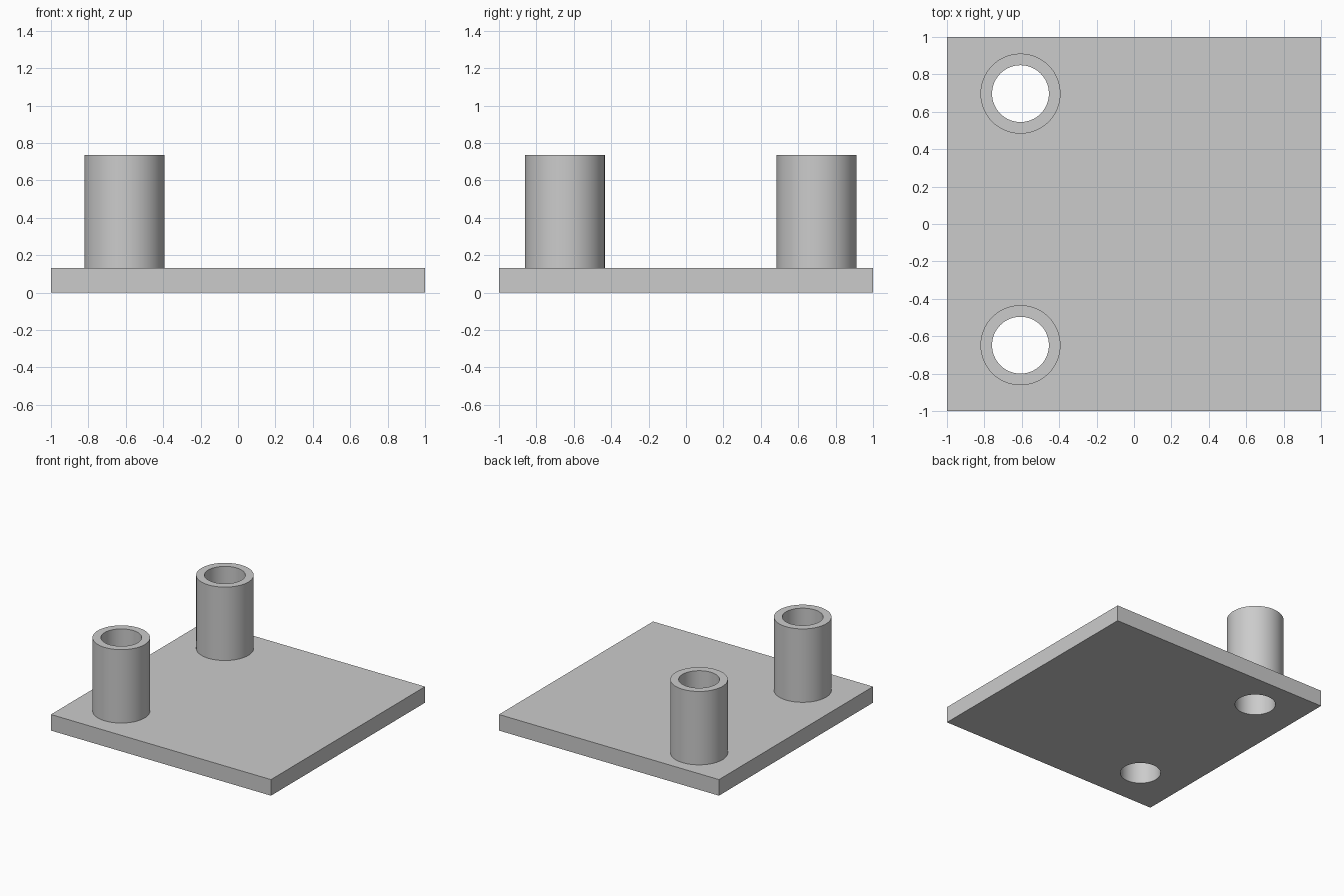
import bpy
import bmesh
from math import cos, sin, tau, radians

if "Cube" in bpy.data.objects:
    bpy.data.objects.remove(bpy.data.objects["Cube"], do_unlink=True)

PLATE_TOP, POST_TOP = 0.132, 0.735
OUTER, INNER, SIDES = 0.214, 0.152, 64
POSTS = {"back_post": (-0.607, 0.697), "front_post": (-0.607, -0.648)}

grey = bpy.data.materials.new("light grey")
grey.use_nodes = True
colour = (0.6, 0.6, 0.6, 1)
grey.diffuse_color = colour
grey.node_tree.nodes["Principled BSDF"].inputs["Base Color"].default_value = colour


def activate(obj):
    bpy.ops.object.select_all(action="DESELECT")
    obj.select_set(True)
    bpy.context.view_layer.objects.active = obj


def make_post(name, x, y):
    """Hollow post: a wall profile turned around z, open where it meets the plate."""
    profile = [(INNER, PLATE_TOP), (INNER, POST_TOP), (OUTER, POST_TOP), (OUTER, PLATE_TOP)]
    bm = bmesh.new()
    rings = [[bm.verts.new((r * cos(tau * i / SIDES), r * sin(tau * i / SIDES), z))
              for i in range(SIDES)] for r, z in profile]
    for low, high in zip(rings, rings[1:]):
        for i in range(SIDES):
            j = (i + 1) % SIDES
            bm.faces.new((low[j], low[i], high[i], high[j]))
    mesh = bpy.data.meshes.new(name)
    bm.to_mesh(mesh)
    bm.free()
    post = bpy.data.objects.new(name, mesh)
    post.location = (x, y, 0)
    bpy.context.collection.objects.link(post)
    return post


# Square base plate
bpy.ops.mesh.primitive_cube_add(size=1, location=(0, 0, PLATE_TOP / 2))
plate = bpy.context.object
plate.name = "base_plate"
plate.scale = (2, 2, PLATE_TOP)
bpy.ops.object.transform_apply(location=True, rotation=False, scale=True)
parts = [plate]

# Hollow posts, with their bores cut through the plate
for name, (x, y) in POSTS.items():
    bpy.ops.mesh.primitive_cylinder_add(vertices=SIDES, radius=INNER, depth=1, location=(x, y, 0))
    cutter = bpy.context.object
    cutter.hide_render = True
    hole = plate.modifiers.new("bore", "BOOLEAN")
    hole.operation = "DIFFERENCE"
    hole.solver = "EXACT"
    hole.object = cutter
    activate(plate)
    bpy.ops.object.modifier_apply(modifier=hole.name)
    bpy.data.objects.remove(cutter, do_unlink=True)
    parts.append(make_post(name, x, y))

# Finish: one colour, round walls smooth and rims sharp
for part in parts:
    part.data.materials.clear()
    part.data.materials.append(grey)
    activate(part)
    bpy.ops.object.shade_smooth_by_angle(angle=radians(30))
